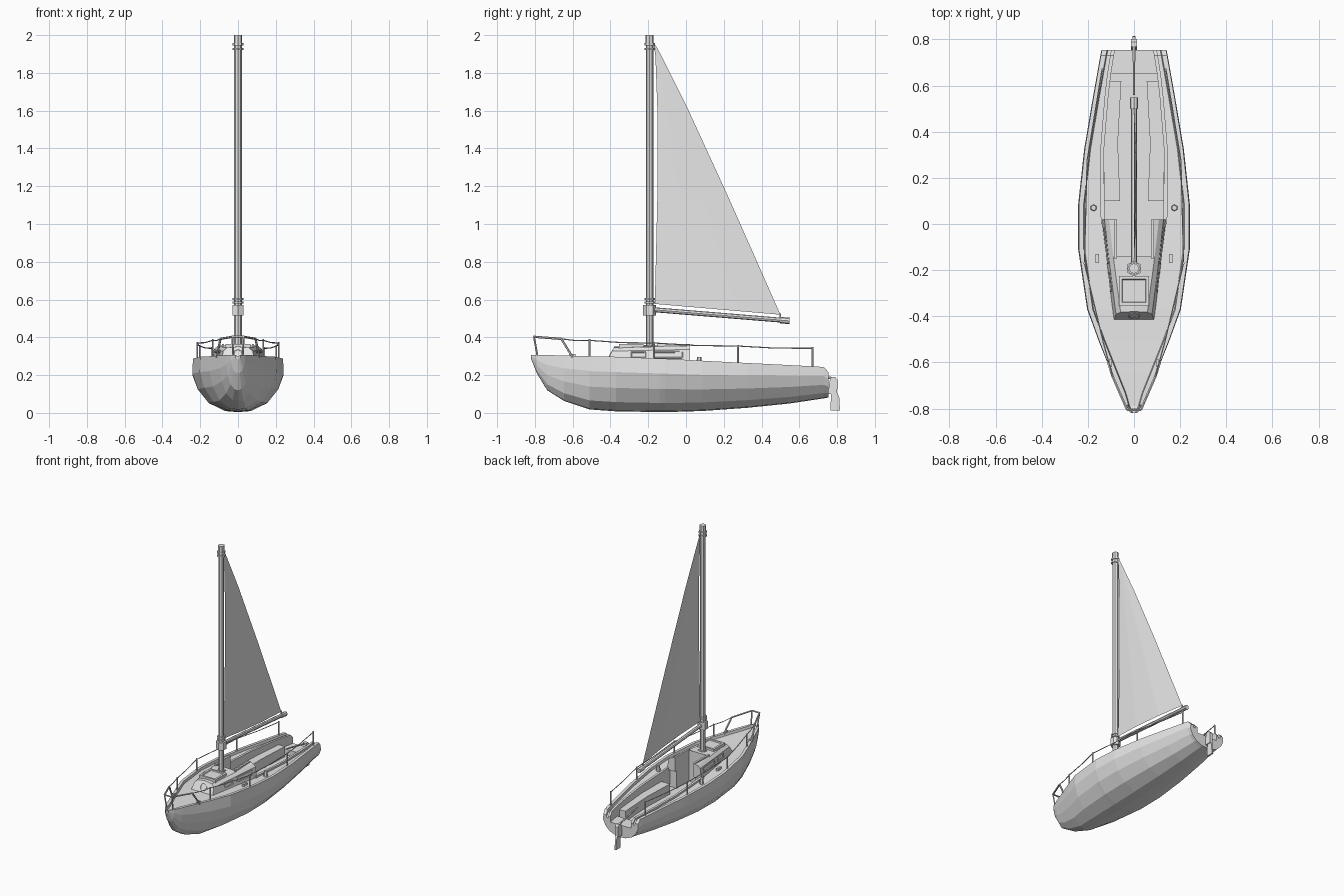
import bpy, bmesh, math
from mathutils import Vector

cube = bpy.data.objects.get("Cube")
if cube:
    bpy.data.objects.remove(cube)

grey = bpy.data.materials.new("plain_grey")
grey.use_nodes = True
grey.diffuse_color = (0.8, 0.8, 0.8, 1)
grey.node_tree.nodes["Principled BSDF"].inputs["Base Color"].default_value = (0.8, 0.8, 0.8, 1)


def finish(name, bm, fix=True):
    if fix:
        bmesh.ops.remove_doubles(bm, verts=bm.verts, dist=1e-5)
        flat = [f for f in bm.faces if f.calc_area() < 1e-8]
        bmesh.ops.delete(bm, geom=flat, context='FACES')
        bmesh.ops.recalc_face_normals(bm, faces=bm.faces)
    mesh = bpy.data.meshes.new(name)
    bm.to_mesh(mesh)
    bm.free()
    mesh.materials.append(grey)
    ob = bpy.data.objects.new(name, mesh)
    bpy.context.scene.collection.objects.link(ob)
    return ob


def loft(name, sections):
    """Skin half sections on both sides of the centre plane and cap the ends."""
    bm = bmesh.new()
    for s in (1, -1):
        rows = [[bm.verts.new((s * x, y, z)) for x, y, z in sec] for sec in sections]
        for a, b in zip(rows, rows[1:]):
            for i in range(len(a) - 1):
                bm.faces.new((a[i], a[i + 1], b[i + 1], b[i]))
        for end in (sections[0], sections[-1]):
            loop = []
            for p in end:
                if not loop or (Vector(p) - loop[-1]).length > 1e-4:
                    loop.append(Vector(p))
            bm.faces.new([bm.verts.new((s * p.x, p.y, p.z)) for p in loop])
    return finish(name, bm)


def prism(name, outline, z0, z1, axis='Z'):
    """Extrude an outline up z, or a (y, z) outline along x."""
    bm = bmesh.new()
    place = (lambda a, b, h: (a, b, h)) if axis == 'Z' else (lambda a, b, h: (h, a, b))
    lo = [bm.verts.new(place(a, b, z0)) for a, b in outline]
    hi = [bm.verts.new(place(a, b, z1)) for a, b in outline]
    bm.faces.new(lo)
    bm.faces.new(hi)
    for i in range(len(lo)):
        j = (i + 1) % len(lo)
        bm.faces.new((lo[i], lo[j], hi[j], hi[i]))
    return finish(name, bm)


def box(name, x0, x1, y0, y1, z0, z1):
    return prism(name, [(x0, y0), (x1, y0), (x1, y1), (x0, y1)], z0, z1)


def rod(name, a, b, r, sides=8, r2=None):
    a, b = Vector(a), Vector(b)
    bm = bmesh.new()
    bmesh.ops.create_cone(bm, cap_ends=True, segments=sides, radius1=r,
                          radius2=r if r2 is None else r2, depth=(b - a).length)
    rot = (b - a).to_track_quat('Z', 'Y').to_matrix().to_4x4()
    bmesh.ops.transform(bm, matrix=rot, verts=bm.verts)
    bmesh.ops.translate(bm, vec=(a + b) / 2, verts=bm.verts)
    return finish(name, bm)


def chain(name, points, r, closed=False):
    ends = points[1:] + points[:1] if closed else points[1:]
    for i, (a, b) in enumerate(zip(points, ends)):
        rod(f"{name}_{i + 1}", a, b, r, 6)


def lerp(table, y):
    for (a, *u), (b, *v) in zip(table, table[1:]):
        if y <= b:
            t = max(0, (y - a) / (b - a))
            return [p + (q - p) * t for p, q in zip(u, v)]
    return table[-1][1:]


# Hull lines: y, half beam, sheer height, keel height
LINES = [(-.82, .014, .307, .285), (-.79, .037, .307, .21), (-.735, .062, .306, .12),
         (-.645, .098, .304, .063), (-.51, .152, .30, .018), (-.37, .203, .297, .008),
         (-.11, .242, .287, .004), (.087, .242, .276, .01), (.325, .216, .264, .027),
         (.55, .178, .253, .05), (.73, .146, .243, .077), (.755, .141, .215, .082)]
SHAPE = [(0, 0), (.28, .02), (.64, .17), (.88, .43), (1, .72), (.985, 1)]
COAMING = [(0, .128), (.35, .13), (.62, .105), (.755, .083)]


def hull_section(y, zone):
    w, top, keel = lerp(LINES, y)
    sec = [(fx * w, y, keel + fz * (top - keel)) for fx, fz in SHAPE]
    rim = min(.024, w * .4)
    deck = top - min(.018, (top - keel) * .4)
    c, lip, floor = 0, 0, deck
    if zone == "companionway":
        c, floor = .075, .13
    elif zone != "foredeck":
        c, lip = lerp(COAMING, y)[0], .014
        floor = .17 if zone == "stern" else .13
    side = min(c + .016, w - rim - .006)
    sec += [(w - rim, y, top), (w - rim - .004, y, deck), (side, y, deck),
            (side, y, deck + lip), (c, y, deck + lip), (c, y, floor), (0, y, floor)]
    return sec


zones = [("foredeck", -.82, -.14), ("companionway", -.14, 0),
         ("cockpit", 0, .65), ("stern", .65, .755)]
sections = []
for zone, y0, y1 in zones:
    ys = [y0] + [l[0] for l in LINES if y0 < l[0] < y1] + [y1]
    sections += [hull_section(y, zone) for y in ys]
loft("hull", sections)


# Cabin with an open companionway at the back
def cabin_half(y):
    return .09 + .05 * (y + .425) / .445


def cabin_section(y, inner, lean=0):
    w, top = cabin_half(y), .345 + .02 * (y + .425)
    pts = [(w, .26), (w - .012, top - .018), (w - .032, top), (inner, top + .006), (inner, .26)]
    return [(x, y + lean * (z - .26), z) for x, z in pts]


loft("cabin", [cabin_section(-.425, 0, .5), cabin_section(-.14, 0),
               cabin_section(-.14, .075), cabin_section(.02, .075)])
ring = [(.024 * math.cos(a), -.398 + .012 * math.sin(a), .312 + .022 * math.sin(a))
        for a in [i * math.pi / 4 for i in range(8)]]
chain("front_porthole", ring, .004, True)

# Roof hatch with a recessed lid
hatch = box("roof_hatch", -.066, .066, -.355, -.225, .34, .366)
bm = bmesh.new()
bm.from_mesh(hatch.data)
lid = [f for f in bm.faces if f.calc_center_median().z > .365]
bmesh.ops.inset_region(bm, faces=lid, thickness=.02, depth=0)
bmesh.ops.inset_region(bm, faces=lid, thickness=.004, depth=-.006)
bm.to_mesh(hatch.data)
bm.free()

# Paired fittings
for s, side in ((1, "left"), (-1, "right")):
    for n, (y0, y1) in enumerate(((-.29, -.215), (-.17, -.02))):
        pts = [(s * (cabin_half(y) - .19 * (z - .26)), y, z)
               for y, z in ((y0, .292), (y1, .292), (y1, .322), (y0, .322))]
        chain(f"{side}_window_frame_{n + 1}", pts, .005, True)
    box(f"{side}_companionway_rail", s * .073, s * .086, -.15, .02, .345, .364)
    bench = [(.06, .1), (.128, .1), (.13, .35), (.108, .62), (.055, .62), (.07, .35)]
    prism(f"{side}_bench", [(s * x, y) for x, y in bench], .13, .205)
    rod(f"{side}_winch", (s * .175, .07, .255), (s * .175, .07, .297), .015, 6, .012)
    box(f"{side}_cleat", s * .151, s * .166, -.17, -.13, .27, .288)
    box(f"{side}_bow_cleat", s * .095, s * .107, -.62, -.585, .285, .312)

    # Bow rail leg, stanchions and lifeline
    tip, bend = (s * .03, -.805, .403), (s * .093, -.66, .392)
    rod(f"{side}_bow_post", (s * .025, -.785, .295), tip, .005, 6)
    chain(f"{side}_bow_rail", [(s * .112, -.6, .295), bend, tip], .006)
    line = [bend]
    for n, (y, z) in enumerate(((-.51, .384), (-.17, .37), (.275, .354), (.67, .342))):
        w, top, keel = lerp(LINES, y)
        x = s * (w - .018)
        rod(f"{side}_stanchion_{n + 1}", (x, y, top - .01), (x, y, z + .006), .005, 6)
        line.append((x, y, z))
    sagged = [line[0]]
    for a, b in zip(line, line[1:]):
        mid = (Vector(a) + Vector(b)) / 2
        sagged += [tuple(mid - Vector((0, 0, .005))), b]
    chain(f"{side}_lifeline", sagged, .003)
rod("bow_rail_front", (-.03, -.805, .403), (.03, -.805, .403), .006, 6)

# Mast with collars
MAST_Y = -.193
for name, z0, z1, r, sides in (("mast", .33, 1.98, .02, 8), ("mast_foot", .34, .36, .03, 6),
                               ("mast_collar", .515, .57, .034, 6),
                               ("lower_ring", .58, .59, .028, 8), ("middle_ring", .597, .607, .028, 8),
                               ("upper_ring", 1.92, 1.932, .028, 8),
                               ("top_ring", 1.945, 1.957, .028, 8), ("mast_cap", 1.957, 2, .022, 8)):
    rod(name, (0, MAST_Y, z0), (0, MAST_Y, z1), r, sides)

# Boom and sail
rod("boom", (0, MAST_Y, .548), (0, .53, .489), .013)
rod("boom_end", (0, .5, .491), (0, .548, .487), .017)
rod("clew_tie", (0, .5, .49), (0, .5, .525), .004, 6)
rows = [(-.165, .577, .5, .52), (-.152, 1.13, .23, 1.13), (-.152, 1.62, .005, 1.62),
        (-.162, 1.89, -.13, 1.89), (-.17, 1.945, -.16, 1.945)]
bm = bmesh.new()
grid = []
for y0, z0, y1, z1 in rows:
    belly = .02 * (y1 - y0)
    grid.append([bm.verts.new((belly * math.sin(math.pi * t), y0 + (y1 - y0) * t,
                               z0 + (z1 - z0) * t)) for t in (0, .3, .65, 1)])
for a, b in zip(grid, grid[1:]):
    for i in range(3):
        bm.faces.new((a[i], a[i + 1], b[i + 1], b[i]))
finish("sail", bm, False)

# Rudder and tiller
prism("rudder_head", [(.752, .1), (.8, .1), (.802, .175), (.79, .19), (.77, .19), (.76, .17)],
      -.012, .012, 'X')
prism("rudder_blade", [(.765, .012), (.815, .012), (.812, .08), (.795, .12), (.768, .12)],
      -.006, .006, 'X')
rod("tiller", (0, .79, .18), (0, .56, .225), .007, 6, .005)
